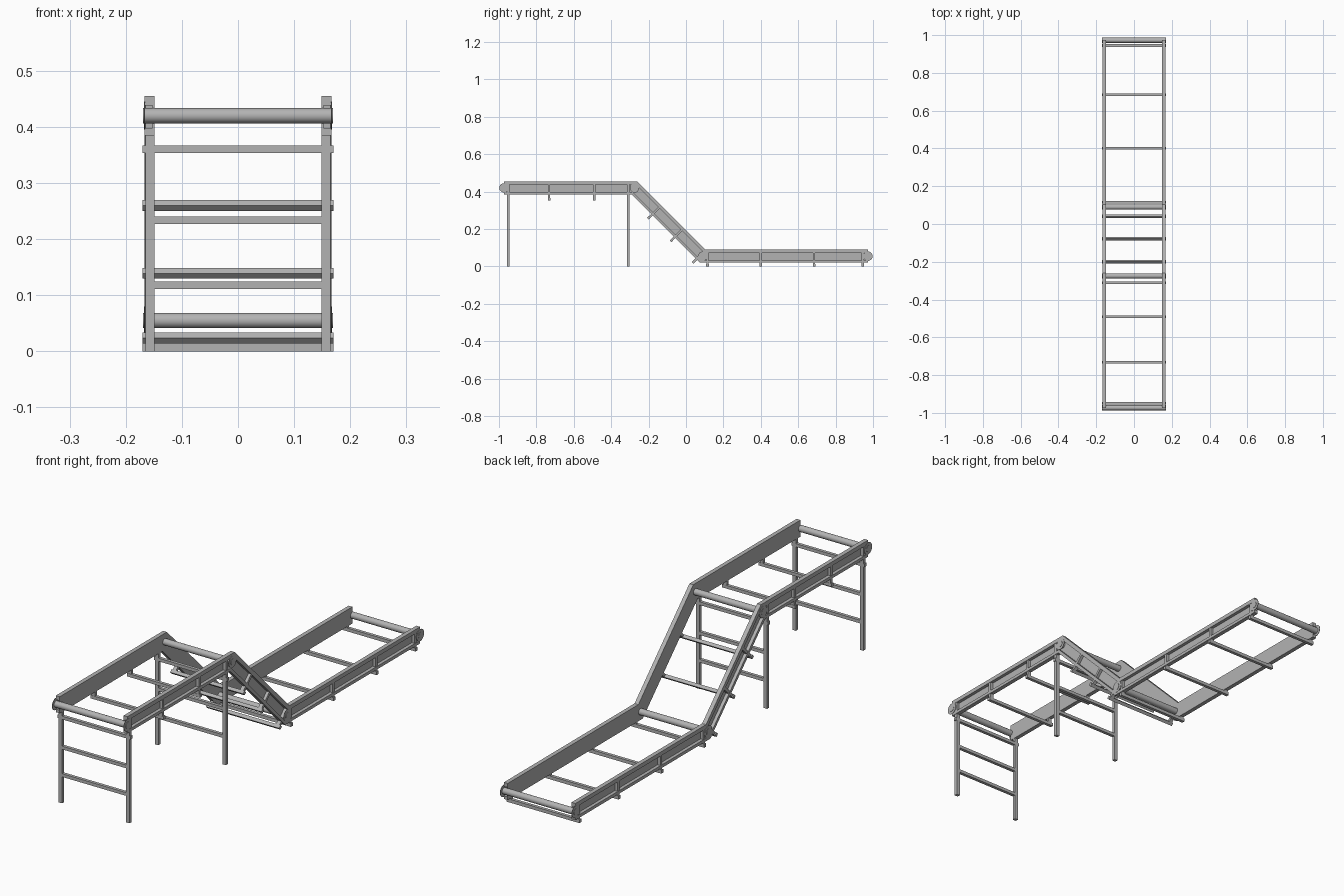
import bpy, bmesh, math
from mathutils import Vector, Matrix

if "Cube" in bpy.data.objects:
    bpy.data.objects.remove(bpy.data.objects["Cube"])

steel = bpy.data.materials.new("grey steel")
steel.diffuse_color = (0.45, 0.45, 0.45, 1)
steel.use_nodes = True
steel.node_tree.nodes["Principled BSDF"].inputs["Base Color"].default_value = steel.diffuse_color


def finish(name, bm):
    bmesh.ops.recalc_face_normals(bm, faces=bm.faces)
    me = bpy.data.meshes.new(name)
    bm.to_mesh(me)
    bm.free()
    me.materials.append(steel)
    ob = bpy.data.objects.new(name, me)
    bpy.context.collection.objects.link(ob)
    return ob


def box(name, center, size, tilt=0.0):
    """Box rotated about the x axis."""
    bm = bmesh.new()
    m = (Matrix.Translation(center) @ Matrix.Rotation(tilt, 4, 'X')
         @ Matrix.Diagonal((*size, 1)))
    bmesh.ops.create_cube(bm, size=1, matrix=m)
    return finish(name, bm)


def rod(name, center, radius, length):
    """Smooth cylinder lying along x."""
    bm = bmesh.new()
    m = Matrix.Translation(center) @ Matrix.Rotation(math.pi / 2, 4, 'Y')
    bmesh.ops.create_cone(bm, cap_ends=True, segments=32, radius1=radius,
                          radius2=radius, depth=length, matrix=m)
    ob = finish(name, bm)
    bpy.ops.object.select_all(action='DESELECT')
    ob.select_set(True)
    bpy.context.view_layer.objects.active = ob
    bpy.ops.object.shade_smooth_by_angle(angle=math.radians(40))


# Centre line of the frame in (y, z): upper run, incline, lower run
PATH = [Vector(p) for p in ((-0.973, 0.42), (-0.275, 0.42),
                            (0.09, 0.055), (0.973, 0.055))]


def offset_path(d):
    """Path shifted by d along its upward normal, with mitred bends."""
    dirs = [(b - a).normalized() for a, b in zip(PATH, PATH[1:])]
    normals = [Vector((-v.y, v.x)) for v in dirs]
    out = []
    for i, p in enumerate(PATH):
        n0, n1 = normals[max(i - 1, 0)], normals[min(i, 2)]
        m = (n0 + n1).normalized()
        out.append(p + m * (d / m.dot(n0)))
    return out


def strip(name, d0, d1, x0, x1):
    """Mitred bar following the path between two offsets and two x planes."""
    bm = bmesh.new()
    rings = []
    for a, b in zip(offset_path(d0), offset_path(d1)):
        rings.append([bm.verts.new((x, q.x, q.y)) for x, q in
                      ((x0, a), (x1, a), (x1, b), (x0, b))])
    for r, s in zip(rings, rings[1:]):
        for k in range(4):
            bm.faces.new((r[k], r[(k + 1) % 4], s[(k + 1) % 4], s[k]))
    bm.faces.new(rings[0])
    bm.faces.new(rings[-1])
    finish(name, bm)


IN, OUT, POST_X, BAR = 0.1485, 0.1665, 0.157, 0.0135
for side, s in (("left", -1), ("right", 1)):
    # Outward-facing channel rails
    strip(f"{side}_top_flange", 0.018, 0.035, s * IN, s * OUT)
    strip(f"{side}_bottom_flange", -0.035, -0.022, s * IN, s * OUT)
    strip(f"{side}_web", -0.024, 0.02, s * IN, s * (IN + 0.004))
    # Legs
    for y in (-0.95, -0.31):
        box(f"{side}_leg", (s * POST_X, y, 0.219), (0.016, BAR, 0.438))
    # Upright stiffeners on the level runs
    for y in (-0.732, -0.49):
        box(f"{side}_upper_stiffener", (s * POST_X, y, 0.396), (0.016, 0.012, 0.085))
    for y in (0.115, 0.4, 0.685, 0.945):
        box(f"{side}_lower_stiffener", (s * POST_X, y, 0.037), (0.016, 0.012, 0.074))
    # Bearing discs at the roller ends
    for p in PATH:
        rod(f"{side}_bearing", (s * 0.1665, p.x, p.y), 0.025, 0.002)

# Cross bars under the level runs
for y in (-0.95, -0.732, -0.49, -0.31):
    box("upper_cross_bar", (0, y, 0.36), (0.34, BAR, BAR))
for y in (0.115, 0.4, 0.685, 0.945):
    box("lower_cross_bar", (0, y, 0.007), (0.34, BAR, 0.014))

# Incline stiffeners with their tilted cross bars
for y, z in ((-0.199, 0.26), (-0.078, 0.139), (0.04, 0.024)):
    box("incline_cross_bar", (0, y, z), (0.34, BAR, BAR), math.radians(-45))
    for s in (-1, 1):
        box("incline_stiffener", (s * POST_X, y + 0.026, z + 0.026),
            (0.016, 0.012, 0.085), math.radians(-45))

# Ladder rungs between the legs
for y in (-0.95, -0.31):
    for z in (0.234, 0.118):
        box("leg_rung", (0, y, z), (0.306, BAR, BAR))

# Rollers at the ends and bends
for p in PATH:
    rod("roller", (0, p.x, p.y), 0.0135, 0.338)
